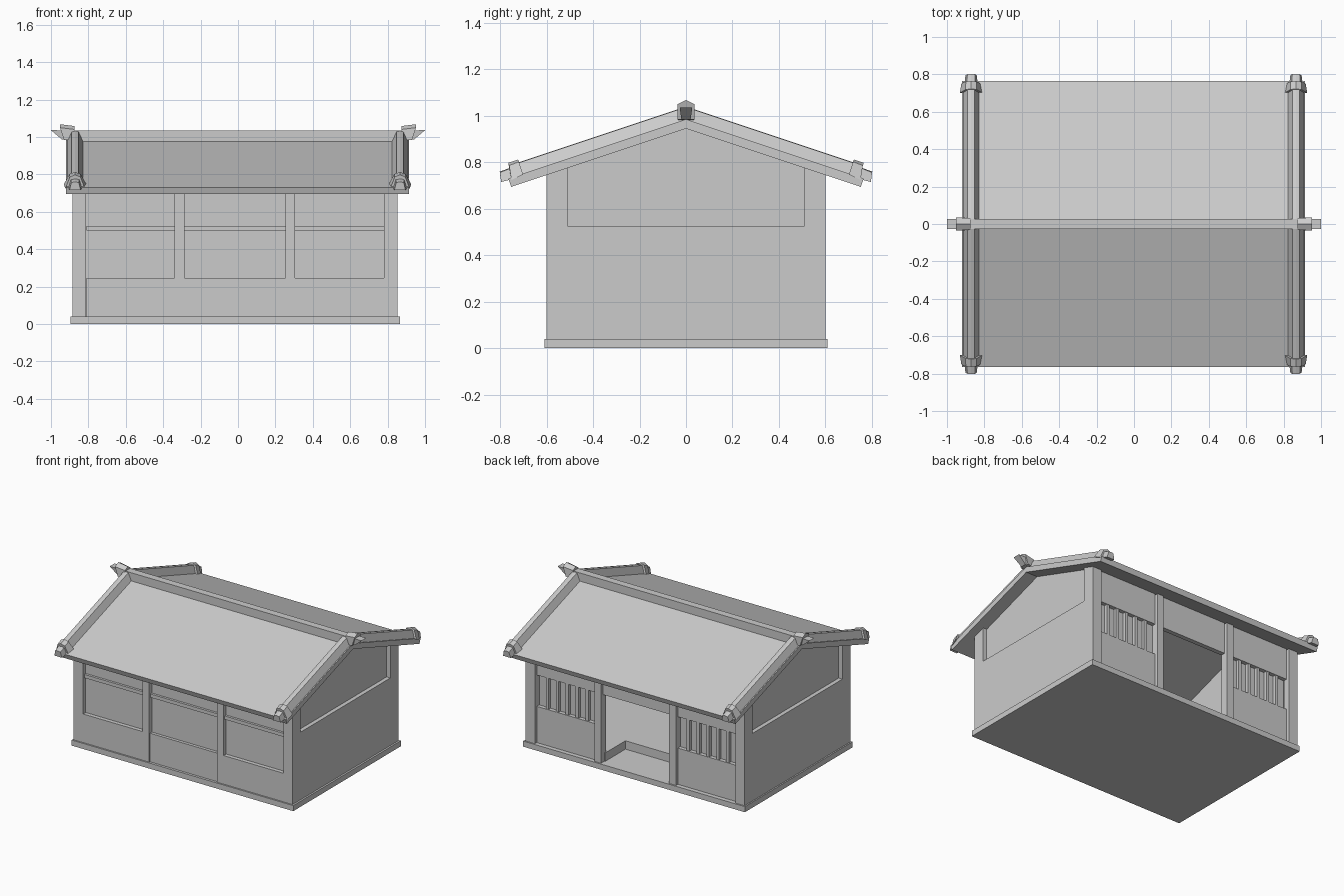
import bpy, bmesh, math
from mathutils import Matrix, Vector

cube = bpy.data.objects.get("Cube")
if cube:
    bpy.data.objects.remove(cube, do_unlink=True)

grey = bpy.data.materials.new("plain_grey")
grey.use_nodes = True
grey.diffuse_color = (0.6, 0.6, 0.6, 1)
grey.node_tree.nodes["Principled BSDF"].inputs["Base Color"].default_value = (0.6, 0.6, 0.6, 1)

# Body extents
X0, X1, Y = -0.885, 0.853, 0.6
EAVE, RISE = 0.745, 1 / 3
APEX = EAVE + Y * RISE
BARS = ((-0.34, -0.285), (0.255, 0.305))
BAYS = ((-0.81, -0.34), (-0.285, 0.255), (0.305, 0.78))


def loft(name, rings, matrix=Matrix()):
    """Skin closed rings of equal point count and cap both ends."""
    bm = bmesh.new()
    loops = [[bm.verts.new(matrix @ Vector(p)) for p in ring] for ring in rings]
    n = len(loops[0])
    for a, b in zip(loops, loops[1:]):
        for i in range(n):
            j = (i + 1) % n
            bm.faces.new((a[i], a[j], b[j], b[i]))
    bm.faces.new(loops[0])
    bm.faces.new(loops[-1])
    bmesh.ops.recalc_face_normals(bm, faces=bm.faces)
    mesh = bpy.data.meshes.new(name)
    bm.to_mesh(mesh)
    bm.free()
    mesh.materials.append(grey)
    obj = bpy.data.objects.new(name, mesh)
    bpy.context.collection.objects.link(obj)
    return obj


def prism(name, profile, xa, xb):
    """Extrude a y-z profile along x."""
    return loft(name, [[(x, y, z) for y, z in profile] for x in (xa, xb)])


def box(name, xa, xb, ya, yb, za, zb):
    return prism(name, [(ya, za), (yb, za), (yb, zb), (ya, zb)], xa, xb)


def under_roof(y):
    return APEX - abs(y) * RISE


def section(t, low, high, z0, z1, peak, skew=0):
    """Five-sided tile section; skew pushes the top outward."""
    return [(t, -low, z0), (t, low, z0), (t + skew, high, z1),
            (t + skew, 0, peak), (t + skew, -high, z1)]


# Base slab, and raised floor around the entrance pit
box("base_slab", X0 - 0.01, X1 + 0.013, -Y - 0.01, Y + 0.01, 0, 0.04)
box("floor_main", X0 + 0.03, X1 - 0.03, -0.57, 0.33, 0.04, 0.1)
box("floor_right", X0 + 0.03, -0.29, 0.33, 0.56, 0.04, 0.1)
box("floor_left", 0.25, X1 - 0.03, 0.33, 0.56, 0.04, 0.1)

# Gable walls with a recessed upper panel between corner posts
for side, outer, inward in (("right", X0, 1), ("left", X1, -1)):
    a, b, c = outer, outer + 0.03 * inward, outer + 0.055 * inward
    prism("gable_panel_" + side,
          [(-Y + 0.02, 0.04), (Y - 0.02, 0.04), (Y - 0.02, under_roof(Y - 0.02)),
           (0, APEX), (-Y + 0.02, under_roof(Y - 0.02))], b, c)
    box("gable_lower_wall_" + side, a, b, -Y, Y, 0.04, 0.525)
    post_in = outer + 0.073 * inward
    for end, s in (("front", -1), ("back", 1)):
        prism("corner_post_%s_%s" % (end, side),
              [(s * 0.51, 0.525), (s * Y, 0.525), (s * Y, EAVE), (s * 0.51, under_roof(0.51))], a, b)
        box("corner_column_%s_%s" % (end, side), b, post_in, s * 0.55, s * Y, 0.04, EAVE)

# Intermediate columns on both long walls
for s, end in ((-1, "front"), (1, "back")):
    for i, (xa, xb) in enumerate(BARS):
        box("%s_column_%d" % (end, i + 1), xa, xb, s * 0.545, s * Y, 0.04, EAVE)

# Front wall: three recessed bays with lower panels and rails
box("front_back_panel", X0 + 0.03, X1 - 0.03, -0.57, -0.545, 0.04, 0.754)
for i, (xa, xb) in enumerate(BAYS):
    face = -0.592 if i == 1 else -0.599
    box("front_lower_panel_%d" % i, xa, xb, face, -0.56, 0.04, 0.245)
    box("front_rail_%d" % i, xa, xb, -0.587, -0.56, 0.5, 0.525)

# Back wall: open doorway in the middle, slatted windows beside it
for i, (xa, xb) in enumerate(BAYS):
    box("back_lintel_%d" % i, xa, xb, 0.545, 0.578, 0.525, 0.752)
    if i == 1:
        continue
    box("back_lower_wall_%d" % i, xa, xb, 0.545, 0.578, 0.04, 0.3)
    box("window_backing_%d" % i, xa, xb, 0.535, 0.55, 0.29, 0.535)
    for k in range(1, 6):
        x = xa + (xb - xa) * k / 6
        box("window_slat_%d_%d" % (i, k), x - 0.011, x + 0.011, 0.548, 0.574, 0.3, 0.525)

# Roof slab with square-cut eaves
RX0, RX1, TOP = -0.92, 0.915, 0.985
prism("roof_slab", [(-0.752, APEX - 0.752 * RISE), (0, APEX), (0.752, APEX - 0.752 * RISE),
                    (0.765, TOP - 0.765 * RISE), (0, TOP), (-0.765, TOP - 0.765 * RISE)], RX0, RX1)

# Main ridge with flared end tiles
box("ridge_bar", -0.9, 0.9, -0.026, 0.026, 0.96, 1.035)
for side, s in (("right", -1), ("left", 1)):
    m = Matrix.Diagonal((s, 1, 1, 1))
    loft("ridge_tip_" + side, [section(0.88, 0.02, 0.025, 0.985, 1.035, 1.035),
                               section(0.94, 0.02, 0.027, 0.985, 1.036, 1.036, 0.06)], m)
    loft("ridge_cap_" + side, [section(0.875, 0.03, 0.03, 0.98, 1.04, 1.058),
                               section(0.93, 0.036, 0.036, 0.985, 1.05, 1.068, 0.022)], m)

# Verge tiles running down each slope, with eave end tiles
angle = math.atan(RISE)
for side, xc in (("right", -0.871), ("left", 0.866)):
    for end, s in (("front", -1), ("back", 1)):
        along = Vector((0, s * math.cos(angle), -math.sin(angle)))
        up = Vector((0, s * math.sin(angle), math.cos(angle)))
        m = Matrix((Vector((1, 0, 0)), along, up)).transposed()
        # Local axes: x runs down the slope, z is the slope normal
        m = Matrix((along, Vector((1, 0, 0)), up)).transposed().to_4x4()
        m.translation = (xc, 0, TOP)
        name = "%s_%s" % (end, side)
        loft("verge_bar_" + name, [section(t, 0.044, 0.018, -0.005, 0.05, 0.052)
                                   for t in (0, 0.78)], m)
        loft("verge_tip_" + name, [section(0.76, 0.04, 0.024, -0.01, 0.04, 0.042),
                                   section(0.84, 0.03, 0.02, -0.004, 0.036, 0.04, -0.008)], m)
        loft("verge_cap_" + name, [section(0.74, 0.06, 0.03, -0.004, 0.054, 0.064),
                                   section(0.795, 0.052, 0.028, -0.01, 0.052, 0.064, -0.01)], m)
